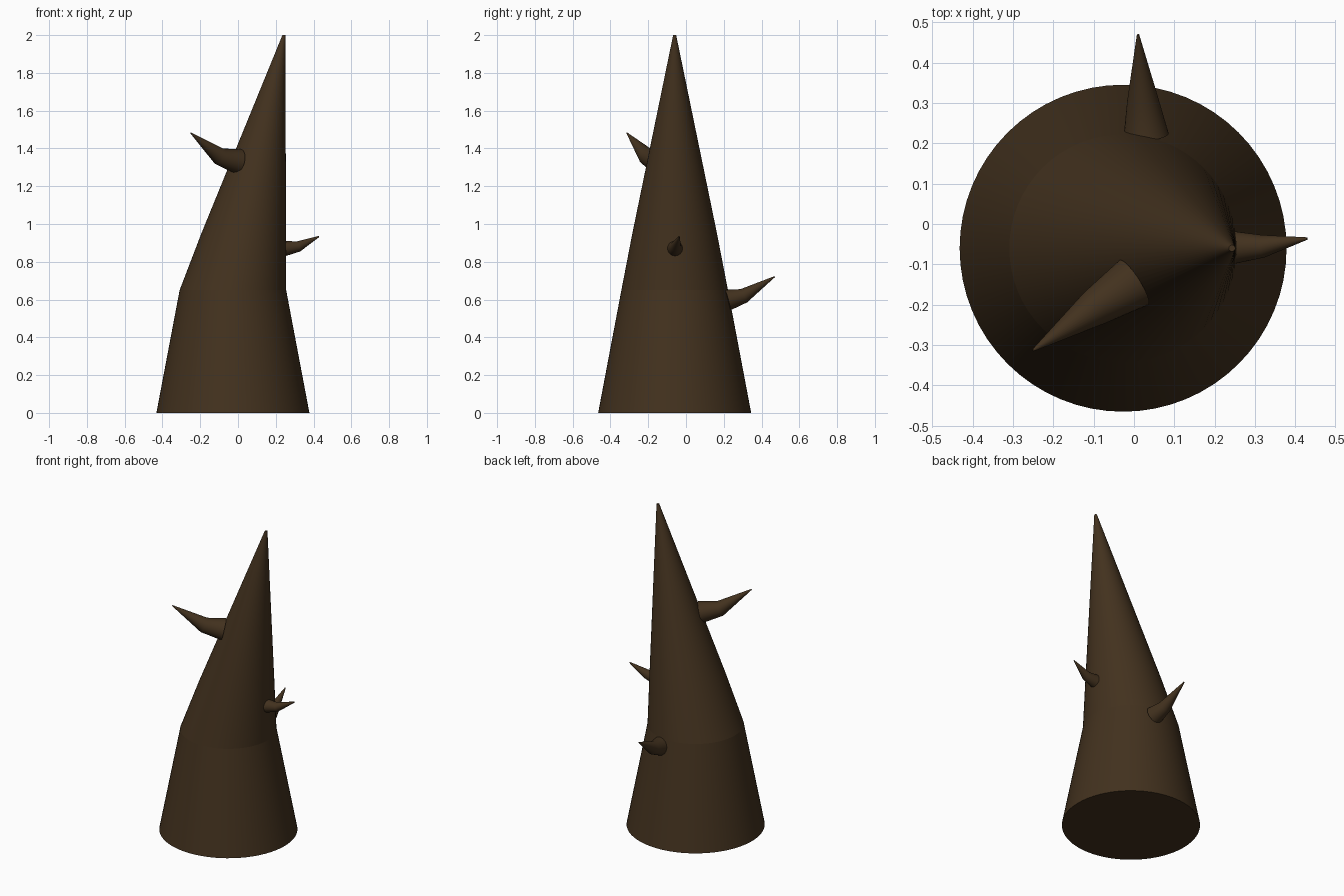
import bpy, bmesh, math
from mathutils import Vector

if "Cube" in bpy.data.objects:
    bpy.data.objects.remove(bpy.data.objects["Cube"])

bark = bpy.data.materials.new("dark_bark")
bark.diffuse_color = (0.055, 0.031, 0.013, 1)
bark.use_nodes = True
bark.node_tree.nodes["Principled BSDF"].inputs["Base Color"].default_value = bark.diffuse_color


def tapered(name, rings, sides, level=False, caps=(True, True)):
    """Skin a tapered tube through rings of (centre, radius)."""
    bm = bmesh.new()
    pts = [Vector(c) for c, _ in rings]
    loops = []
    for i, (c, r) in enumerate(rings):
        axis = pts[min(i + 1, len(pts) - 1)] - pts[max(i - 1, 0)]
        axis = Vector((0, 0, 1)) if level else axis.normalized()
        # common reference direction keeps the rings from twisting
        ref = Vector((1, 0, 0)) if level else Vector((0, 0, 1))
        u = (ref - axis * ref.dot(axis)).normalized()
        v = axis.cross(u)
        loops.append([bm.verts.new(pts[i] + r * (u * math.cos(a) + v * math.sin(a)))
                      for a in (2 * math.pi * k / sides for k in range(sides))])
    for lo, hi in zip(loops, loops[1:]):
        for k in range(sides):
            n = (k + 1) % sides
            bm.faces.new((lo[k], lo[n], hi[n], hi[k]))
    if caps[0]:
        bm.faces.new(loops[0][::-1])
    if caps[1]:
        bm.faces.new(loops[-1])
    mesh = bpy.data.meshes.new(name)
    bm.to_mesh(mesh)
    bm.free()
    mesh.materials.append(bark)
    ob = bpy.data.objects.new(name, mesh)
    bpy.context.collection.objects.link(ob)
    bpy.ops.object.select_all(action='DESELECT')
    ob.select_set(True)
    bpy.context.view_layer.objects.active = ob
    bpy.ops.object.shade_smooth_by_angle(angle=math.radians(35))
    return ob


# Trunk: upright lower part and leaning pointed upper part
joint = ((-0.027, -0.06, 0.65), 0.282)
tapered("trunk_lower", [((-0.027, -0.06, 0), 0.405), joint], 64, True, (True, False))
tapered("trunk_upper", [joint, ((0.030, -0.06, 0.95), 0.224),
                        ((0.243, -0.06, 2.0), 0.008)], 64, True, (False, True))

# Broken branches: base, bend and tip of each
branches = {
    "branch_top": ((0.0, -0.145, 1.332), (-0.098, -0.208, 1.358), (-0.25, -0.313, 1.482), 0.066),
    "branch_right": ((0.25, -0.058, 0.871), (0.32, -0.055, 0.881), (0.429, -0.036, 0.934), 0.040),
    "branch_back": ((0.03, 0.22, 0.597), (0.022, 0.306, 0.62), (0.01, 0.469, 0.721), 0.056),
}
for name, (base, bend, tip, r) in branches.items():
    tapered(name, [(base, r), (bend, r * 0.7), (tip, 0.003)], 32)
